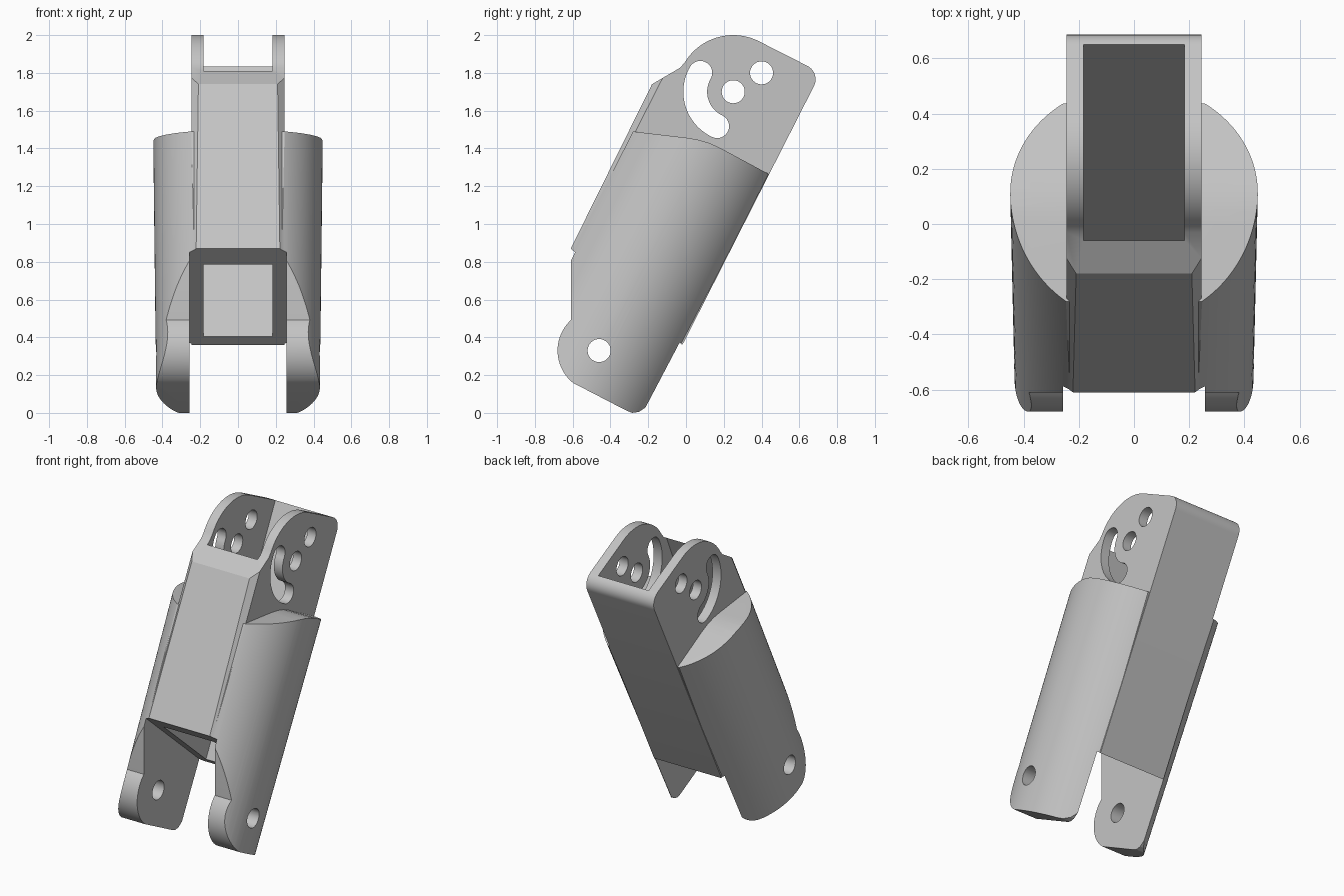
import bpy, bmesh, math
from mathutils import Vector

cube = bpy.data.objects.get("Cube")
if cube:
    bpy.data.objects.remove(cube, do_unlink=True)

TILT = math.radians(27)
UP = Vector((0, math.sin(TILT), math.cos(TILT)))       # along the leaning body
FWD = Vector((0, -math.cos(TILT), math.sin(TILT)))     # out of its front face
X = Vector((1, 0, 0))

grey = bpy.data.materials.new("light_grey")
grey.use_nodes = True
colour = (0.55, 0.55, 0.55, 1)
grey.diffuse_color = colour
grey.node_tree.nodes["Principled BSDF"].inputs["Base Color"].default_value = colour


def make(name, bm):
    bmesh.ops.recalc_face_normals(bm, faces=bm.faces)
    mesh = bpy.data.meshes.new(name)
    bm.to_mesh(mesh)
    bm.free()
    mesh.materials.append(grey)
    ob = bpy.data.objects.new(name, mesh)
    bpy.context.collection.objects.link(ob)
    return ob


def prism(name, base, extrude):
    bm = bmesh.new()
    face = bm.faces.new([bm.verts.new(p) for p in base])
    new = bmesh.ops.extrude_face_region(bm, geom=[face])["geom"]
    bmesh.ops.translate(bm, vec=extrude, verts=[v for v in new if isinstance(v, bmesh.types.BMVert)])
    return make(name, bm)


def side_prism(name, profile, half):
    """Extrude a (y, z) outline sideways, centred on x = 0."""
    return prism(name, [Vector((-half, y, z)) for y, z in profile], X * 2 * half)


def arc(cy, cz, r, a0, a1, n=16):
    angles = [math.radians(a0 + (a1 - a0) * i / n) for i in range(n + 1)]
    return [(cy + r * math.cos(a), cz + r * math.sin(a)) for a in angles]


def lean(s, n):
    p = UP * s + FWD * n
    return (p.y, p.z)


def combine(target, tool, operation):
    mod = target.modifiers.new(operation.lower(), 'BOOLEAN')
    mod.operation = operation
    mod.solver = 'EXACT'
    mod.object = tool
    bpy.context.view_layer.objects.active = target
    bpy.ops.object.modifier_apply(modifier=mod.name)
    bpy.data.objects.remove(tool, do_unlink=True)


# Round, slightly tapered shell
bm = bmesh.new()
bmesh.ops.create_cone(bm, cap_ends=True, segments=128, radius1=0.43, radius2=0.453, depth=2.2)
bmesh.ops.rotate(bm, verts=bm.verts, matrix=UP.to_track_quat('Z', 'Y').to_matrix())
bmesh.ops.translate(bm, verts=bm.verts, vec=UP * 0.65 + FWD * 0.553)
body = make("leaning_bracket", bm)

# Side outline of the shell with the rounded fork ends
shell_outline = [(-0.28, 1.49), (0.0, 1.457), (0.06, 1.447), (0.12, 1.43), (0.18, 1.403), (0.437, 1.265),
                 lean(-0.03, 0.183), (-0.22, 0.025), (-0.25, 0.005), (-0.285, 0.0), (-0.315, 0.012)]
shell_outline += arc(-0.46, 0.33, 0.22, 231, 133, 24)
shell_outline += [(-0.61, 0.8), (-0.602, 0.86)]
combine(body, side_prism("shell_trim", shell_outline, 0.7), 'INTERSECT')

# Square core with the rounded upper ears
core_outline = [(-0.61, 0.87), (-0.18, 1.74), (-0.03, 1.828)]
core_outline += arc(0.25, 1.70, 0.30, 148, 63, 28)
core_outline += arc(0.606, 1.766, 0.08, 63, -27, 10)
core_outline += [(-0.019, 0.36)]
core = side_prism("core", core_outline, 0.4)
section = [(-0.245, 0.1), (-0.245, 0.915), (-0.205, 0.955), (0.205, 0.955), (0.245, 0.915), (0.245, 0.1)]
combine(core, prism("core_section", [X * x + FWD * n - UP for x, n in section], UP * 4), 'INTERSECT')
combine(body, core, 'UNION')

# Gap between the fork arms
gap = [(-1.2, 1.38), (0.4, -0.003), (0.4, -0.5), (-1.2, -0.5)]
combine(body, side_prism("fork_gap", gap, 0.258), 'DIFFERENCE')

# Hollow running right through the core
hollow = [lean(-0.3, 0.245), lean(2.4, 0.255), lean(2.4, 0.92), lean(-0.3, 0.77)]
combine(body, side_prism("hollow", hollow, 0.183), 'DIFFERENCE')

# Pin holes and the curved adjustment slot
for y, z in [(-0.46, 0.33), (0.25, 1.70), (0.40, 1.80)]:
    combine(body, side_prism("pin_hole", arc(y, z, 0.061, 0, 348.75, 31), 0.8), 'DIFFERENCE')

start, end, mid, wide = 150, 245, 0.201, 0.063
ends = [arc(0.25, 1.70, mid, a, a, 1)[0] for a in (start, end)]
slot = arc(0.25, 1.70, mid + wide, start, end, 28)
slot += arc(*ends[1], wide, end, end + 180, 14)[1:-1]
slot += arc(0.25, 1.70, mid - wide, end, start, 28)
slot += arc(*ends[0], wide, start + 180, start + 360, 14)[1:-1]
combine(body, side_prism("curved_slot", slot, 0.8), 'DIFFERENCE')

# Smooth the round surfaces, keep edges crisp
bpy.ops.object.select_all(action='DESELECT')
body.select_set(True)
bpy.context.view_layer.objects.active = body
bpy.ops.object.shade_smooth_by_angle(angle=math.radians(25))
